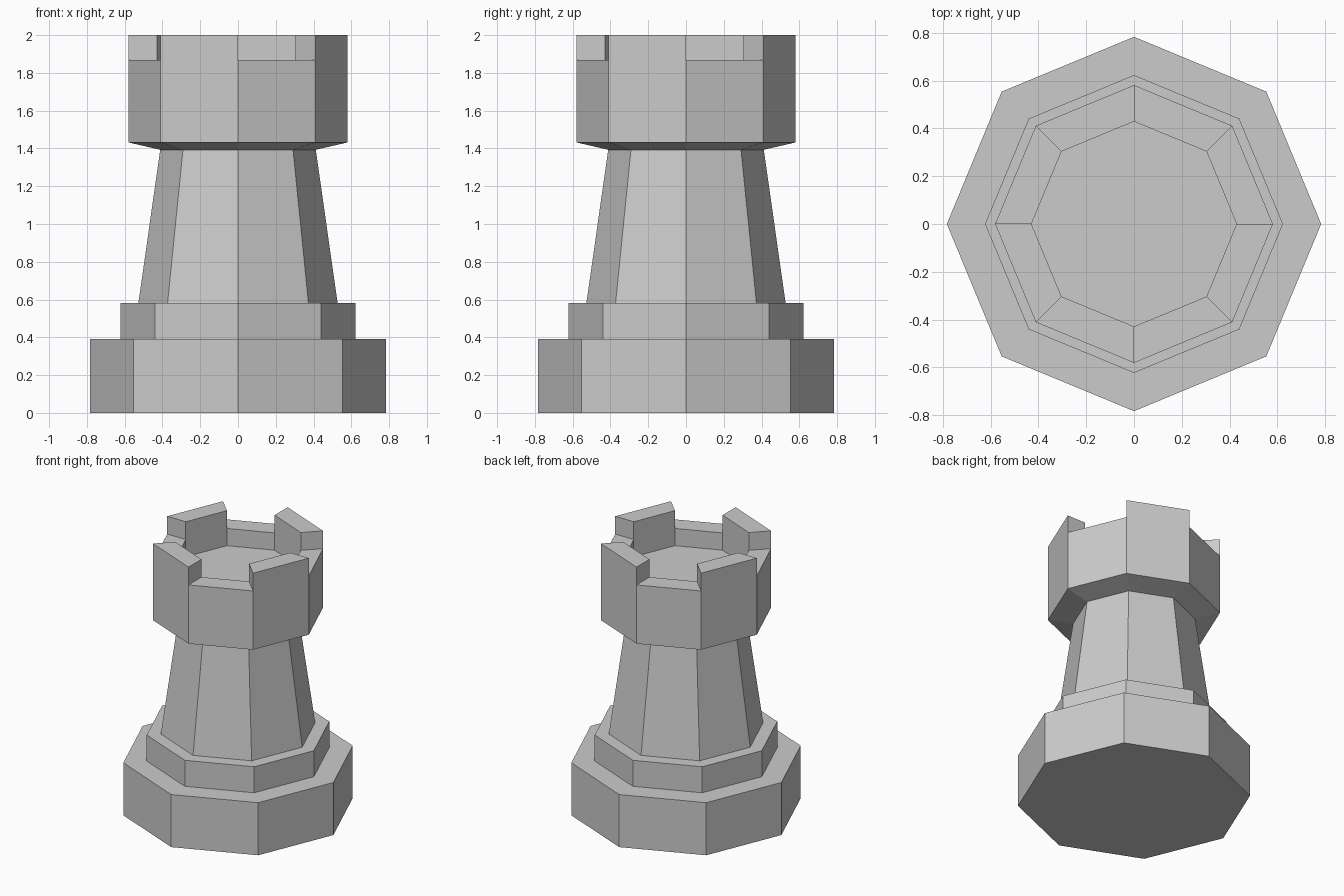
import bpy, bmesh
from math import cos, sin, pi

if "Cube" in bpy.data.objects:
    bpy.data.objects.remove(bpy.data.objects["Cube"])

SIDES = 8


def lathe(bm, profile):
    """Eight-sided closed solid from (radius, height) points; returns faces per band."""
    rings = [[bm.verts.new((r * cos(2 * pi * i / SIDES), r * sin(2 * pi * i / SIDES), z))
              for i in range(SIDES)] for r, z in profile]
    bands = []
    for a, b in zip(rings, rings[1:]):
        bands.append([bm.faces.new((a[i], a[(i + 1) % SIDES], b[(i + 1) % SIDES], b[i]))
                      for i in range(SIDES)])
    bm.faces.new(rings[0][::-1])
    bm.faces.new(rings[-1])
    return bands


def finish(bm, name):
    bmesh.ops.recalc_face_normals(bm, faces=bm.faces[:])
    mesh = bpy.data.meshes.new(name)
    bm.to_mesh(mesh)
    bm.free()
    bpy.context.collection.objects.link(bpy.data.objects.new(name, mesh))


# Stacked foot, collar and tapered shaft
for name, profile in {
    "base": [(0.783, 0), (0.783, 0.39)],
    "collar": [(0.623, 0.39), (0.623, 0.583)],
    "shaft": [(0.527, 0.583), (0.412, 1.393)],
}.items():
    bm = bmesh.new()
    lathe(bm, profile)
    finish(bm, name)

# Crown: flared underside, wall, rim and sunken floor
bm = bmesh.new()
bands = lathe(bm, [(0.412, 1.393), (0.581, 1.432), (0.581, 1.868),
                   (0.429, 1.868), (0.429, 1.74)])

# Battlements: raise every other rim segment
raised = bands[2][1::2]
result = bmesh.ops.extrude_face_region(bm, geom=raised)
top_verts = [g for g in result["geom"] if isinstance(g, bmesh.types.BMVert)]
bmesh.ops.translate(bm, verts=top_verts, vec=(0, 0, 2.0 - 1.868))
leftover = [f for f in raised if f.is_valid]
if leftover:
    bmesh.ops.delete(bm, geom=leftover, context='FACES_ONLY')
finish(bm, "crown")
